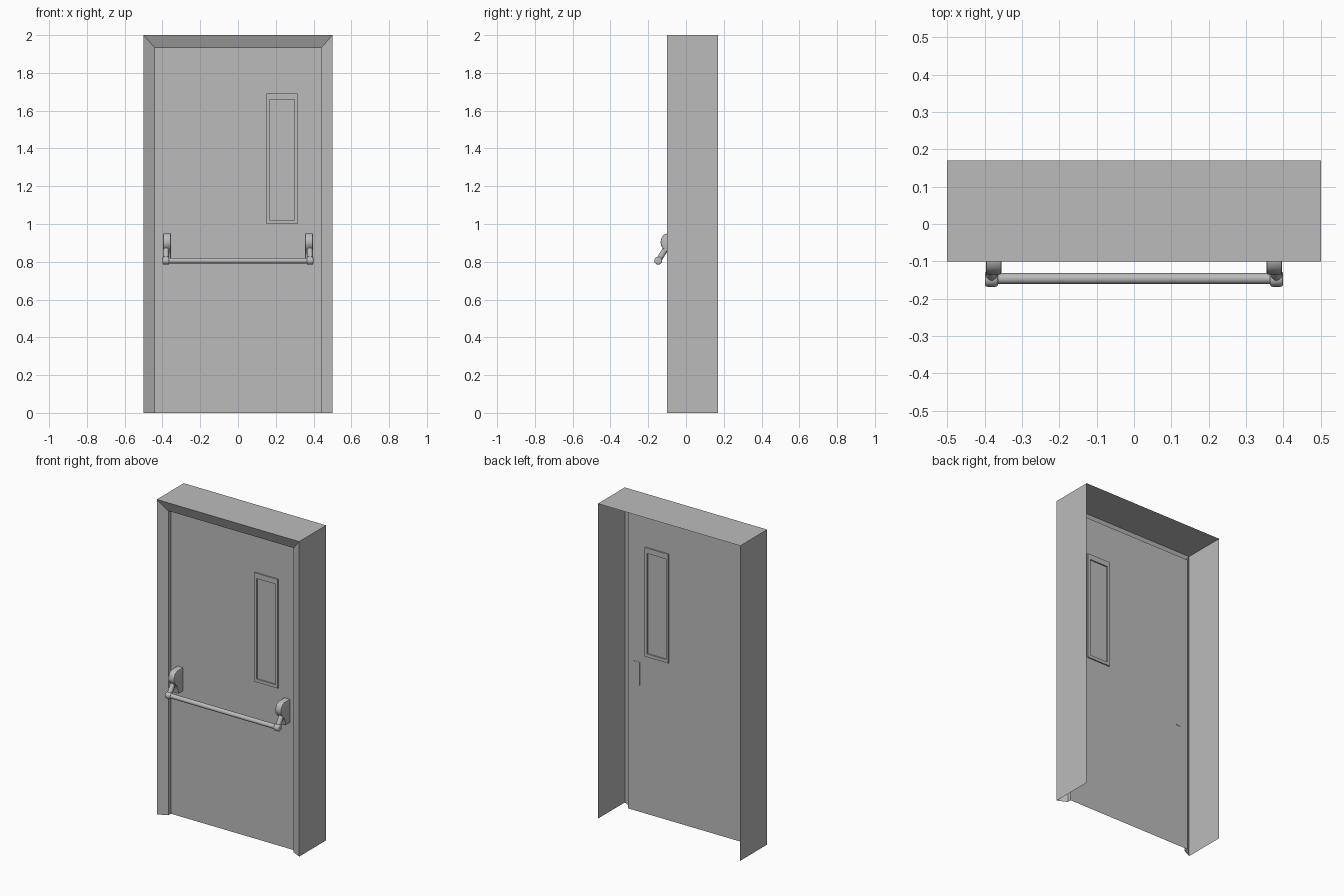
import bpy, bmesh, math
from mathutils import Vector

cube = bpy.data.objects.get("Cube")
if cube:
    bpy.data.objects.remove(cube)

grey = bpy.data.materials.new("plain grey")
grey.use_nodes = True
COLOUR = (0.5, 0.5, 0.5, 1)
grey.diffuse_color = COLOUR
grey.node_tree.nodes["Principled BSDF"].inputs["Base Color"].default_value = COLOUR

FRONT, BACK, LIP, DOOR = -0.10, 0.17, -0.07, -0.045   # depths along y


def finish(name, bm, smooth=False):
    bmesh.ops.recalc_face_normals(bm, faces=bm.faces)
    mesh = bpy.data.meshes.new(name)
    bm.to_mesh(mesh)
    bm.free()
    obj = bpy.data.objects.new(name, mesh)
    bpy.context.collection.objects.link(obj)
    mesh.materials.append(grey)
    if smooth:
        bpy.ops.object.select_all(action='DESELECT')
        obj.select_set(True)
        bpy.context.view_layer.objects.active = obj
        bpy.ops.object.shade_smooth_by_angle(angle=math.radians(40))
    return obj


def loft(name, loops, closed=False, wrap=False):
    """Join matching loops of points with quads."""
    bm = bmesh.new()
    rows = [[bm.verts.new(p) for p in loop] for loop in loops]
    pairs = list(zip(rows, rows[1:])) + ([(rows[-1], rows[0])] if wrap else [])
    for a, b in pairs:
        n = len(a)
        for i in range(n if closed else n - 1):
            j = (i + 1) % n
            bm.faces.new((a[i], a[j], b[j], b[i]))
    return finish(name, bm)


def rod(name, start, end, radius, sides=24, bevel=0.0):
    start, end = Vector(start), Vector(end)
    axis = end - start
    bm = bmesh.new()
    bmesh.ops.create_cone(bm, cap_ends=True, segments=sides, radius1=radius,
                          radius2=radius, depth=axis.length)
    if bevel:
        rims = [e for e in bm.edges if abs(e.verts[0].co.z - e.verts[1].co.z) < 1e-5]
        bmesh.ops.bevel(bm, geom=rims, offset=bevel, segments=3, profile=0.5, affect='EDGES')
    turn = axis.to_track_quat('Z', 'Y').to_matrix()
    bmesh.ops.rotate(bm, verts=bm.verts, matrix=turn)
    bmesh.ops.translate(bm, verts=bm.verts, vec=(start + end) / 2)
    return finish(name, bm, True)


# Frame: open shell with a splayed front lip and a short return to the door
def arch(half, top, y):
    return [(-half, y, 0), (-half, y, top), (half, y, top), (half, y, 0)]


loft("door_frame", [arch(0.5, 2, BACK), arch(0.5, 2, FRONT),
                    arch(0.44, 1.932, LIP), arch(0.44, 1.932, DOOR)])


# Door leaf: a thin sheet around the window opening
def rect(x0, x1, z0, z1, y):
    return [(x0, y, z0), (x1, y, z0), (x1, y, z1), (x0, y, z1)]


OUTER = (0.151, 0.316, 1.0, 1.692)
INNER = (0.168, 0.299, 1.02, 1.658)
loft("door_leaf", [rect(-0.44, 0.44, 0, 1.932, DOOR), rect(*OUTER, DOOR)], closed=True)

# Window trim raised on both sides, with the pane in the middle
RAISE = 0.008
loft("window_trim", [rect(*OUTER, DOOR - RAISE), rect(*INNER, DOOR - RAISE),
                     rect(*INNER, DOOR + RAISE), rect(*OUTER, DOOR + RAISE)],
     closed=True, wrap=True)
bm = bmesh.new()
bm.faces.new([bm.verts.new(p) for p in rect(*INNER, DOOR)])
finish("window_pane", bm)

# Push bar
BAR_Y, BAR_Z = -0.146, 0.806
rod("push_bar", (-0.38, BAR_Y, BAR_Z), (0.38, BAR_Y, BAR_Z), 0.0145)

# Bracket side profile as (y, z)
PROFILE = [(-0.043, 0.95), (-0.10, 0.95), (-0.118, 0.943), (-0.13, 0.926),
           (-0.135, 0.904), (-0.131, 0.884), (-0.118, 0.868), (-0.104, 0.855),
           (-0.094, 0.83), (-0.088, 0.80), (-0.043, 0.80)]


def bracket(name, side):
    bm = bmesh.new()
    face = bm.faces.new([bm.verts.new((side * 0.355, y, z)) for y, z in PROFILE])
    moved = bmesh.ops.extrude_face_region(bm, geom=[face])["geom"]
    verts = [v for v in moved if isinstance(v, bmesh.types.BMVert)]
    bmesh.ops.translate(bm, verts=verts, vec=(side * 0.041, 0, 0))
    # Soften the two curved side rims
    rims = [e for e in bm.edges
            if abs(e.verts[0].co.x - e.verts[1].co.x) < 1e-5
            and min(v.co.y for v in e.verts) < -0.08]
    bmesh.ops.bevel(bm, geom=rims, offset=0.004, segments=2, profile=0.5, affect='EDGES')
    finish(name, bm, True)


for label, side in (("left", 1), ("right", -1)):
    bracket(label + "_bracket", side)
    rod(label + "_arm", (side * 0.381, -0.102, 0.878), (side * 0.381, BAR_Y, BAR_Z), 0.015)
    rod(label + "_knuckle", (side * 0.364, BAR_Y - 0.001, BAR_Z),
        (side * 0.399, BAR_Y - 0.001, BAR_Z), 0.021, bevel=0.007)
